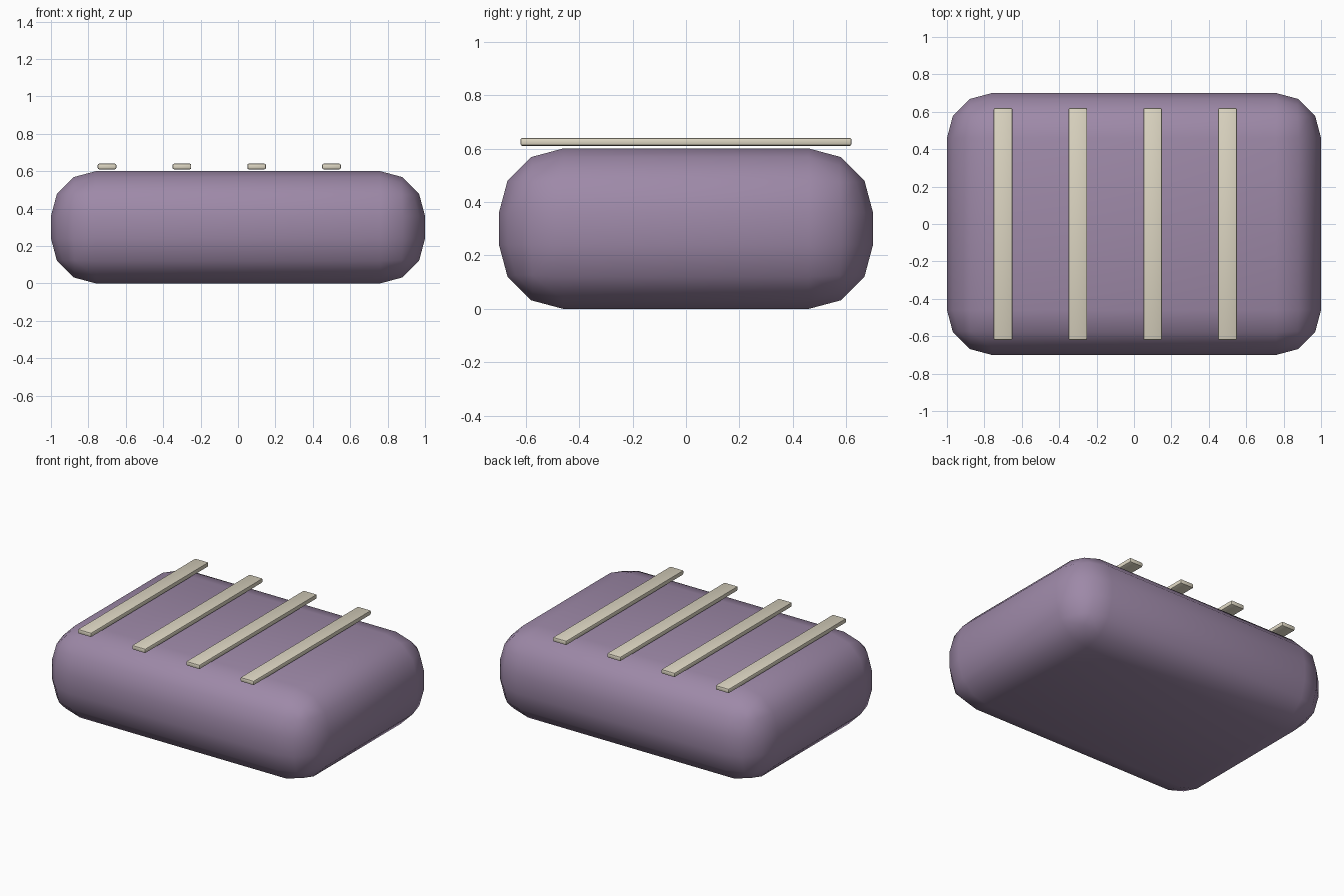
import bpy

if "Cube" in bpy.data.objects:
    bpy.data.objects.remove(bpy.data.objects["Cube"])


def material(name, color):
    mat = bpy.data.materials.new(name)
    mat.diffuse_color = (*color, 1)
    mat.use_nodes = True
    mat.node_tree.nodes["Principled BSDF"].inputs["Base Color"].default_value = mat.diffuse_color
    return mat


def rounded_box(name, center, size, radius, segments, mat, angle):
    bpy.ops.mesh.primitive_cube_add(size=1, location=center)
    obj = bpy.context.object
    obj.name = name
    obj.scale = size
    bpy.ops.object.transform_apply(location=False, rotation=False, scale=True)
    bevel = obj.modifiers.new("rounding", 'BEVEL')
    bevel.width = radius
    bevel.segments = segments
    bevel.limit_method = 'NONE'
    bpy.ops.object.modifier_apply(modifier=bevel.name)
    bpy.ops.object.shade_smooth_by_angle(angle=angle)
    obj.data.materials.append(mat)
    return obj


purple = material("purple_fabric", (0.34, 0.25, 0.39))
cream = material("cream_stripe", (0.72, 0.67, 0.54))

# Soft cushion body
rounded_box("cushion_body", (0, 0, 0.3), (2, 1.4, 0.6), 0.24, 3, purple, 0.7)

# Four flat strips running front to back just above the top
for i in range(4):
    rounded_box(f"top_strip_{i + 1}", (-0.7 + 0.4 * i, 0, 0.625),
                (0.1, 1.24, 0.03), 0.008, 2, cream, 0.7)
